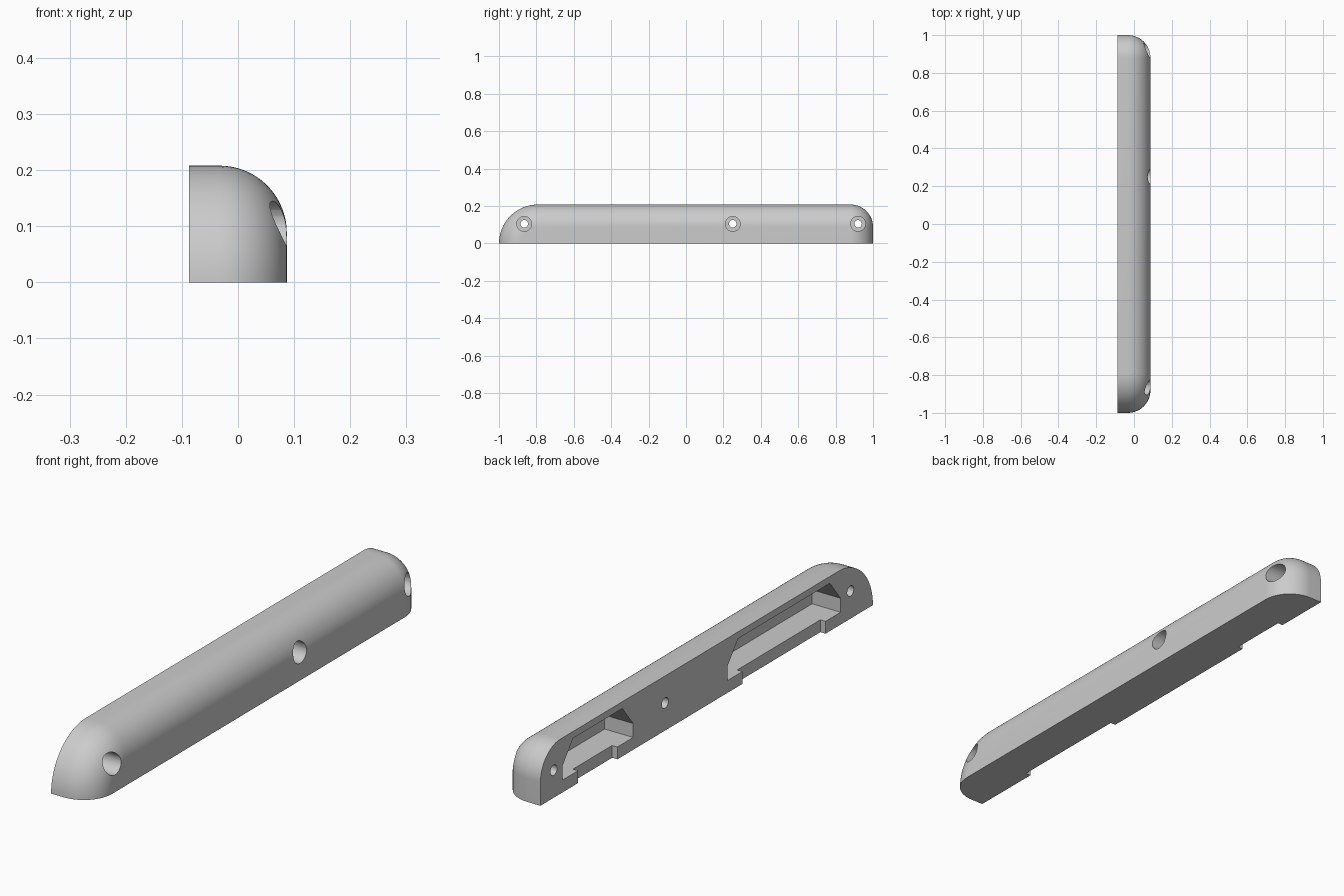
import bpy, bmesh, math

cube = bpy.data.objects.get("Cube")
if cube:
    bpy.data.objects.remove(cube, do_unlink=True)

X, H, R = 0.087, 0.208, 0.12      # half width, height, edge rounding
STEPS = 20

grey = bpy.data.materials.new("plain grey")
grey.use_nodes = True
colour = (0.6, 0.6, 0.6, 1)
grey.diffuse_color = colour
grey.node_tree.nodes["Principled BSDF"].inputs["Base Color"].default_value = colour


def loft(name, rings):
    """Closed solid through a list of equal-length point rings."""
    bm = bmesh.new()
    loops = [[bm.verts.new(p) for p in ring] for ring in rings]
    for a, b in zip(loops, loops[1:]):
        for i in range(len(a)):
            j = (i + 1) % len(a)
            bm.faces.new((a[i], a[j], b[j], b[i]))
    bm.faces.new(loops[0])
    bm.faces.new(loops[-1])
    bmesh.ops.remove_doubles(bm, verts=bm.verts, dist=0.0002)
    bmesh.ops.recalc_face_normals(bm, faces=bm.faces)
    mesh = bpy.data.meshes.new(name)
    bm.to_mesh(mesh)
    bm.free()
    obj = bpy.data.objects.new(name, mesh)
    bpy.context.collection.objects.link(obj)
    mesh.materials.append(grey)
    return obj


def prism(name, outline, x0, x1):
    """Extrude a (y, z) outline along x."""
    return loft(name, [[(x, y, z) for y, z in outline] for x in (x0, x1)])


def arc(cy, cz, r, start, end):
    return [(cy + r * math.cos(t), cz + r * math.sin(t))
            for t in (start + (end - start) * i / STEPS for i in range(STEPS + 1))]


def side_profile(d):
    """Bar outline shrunk by d at both ends and the top."""
    back = arc(1 - R, H - R, R - d, 0, math.pi / 2)
    front = arc(H - 1, 0, H - d, math.pi / 2, math.pi)
    return [(1 - d, 0)] + back + front


# Bar body with one long rounded edge running around both ends
rings = [[(-X, y, z) for y, z in side_profile(0)]]
for i in range(STEPS + 1):
    t = math.pi / 2 * i / STEPS
    x = X - R + R * math.sin(t)
    rings.append([(x, y, z) for y, z in side_profile(R * (1 - math.cos(t)))])
body = loft("rounded_bar", rings)

cutters = []

# Screw holes with counterbores
for y in (-0.865, 0.25, 0.92):
    for name, r, x0 in (("screw_hole", 0.02, -0.2), ("counterbore", 0.04, -0.02)):
        circle = arc(y, 0.105, r, 0, 2 * math.pi)[:-1]
        cutters.append(prism(name, circle, x0, 0.2))

# Pockets with sloped upper corners, and the shallow notch in each lower lip
for y, half, notch in ((0.655, 0.213, 0.118), (-0.465, 0.341, 0.25)):
    top = half - 0.065
    outline = [(y - half, 0.047), (y + half, 0.047), (y + half, 0.1),
               (y + top, 0.182), (y - top, 0.182), (y - half, 0.1)]
    cutters.append(prism("pocket", outline, -0.2, 0.033))
    lip = [(y - notch, -0.05), (y + notch, -0.05),
           (y + notch, 0.06), (y - notch, 0.06)]
    cutters.append(prism("lip_notch", lip, -0.21, -0.065))

# Cut the body, then drop the cutters
bpy.context.view_layer.objects.active = body
for cutter in cutters:
    cutter.hide_render = True
    mod = body.modifiers.new(cutter.name, "BOOLEAN")
    mod.operation = "DIFFERENCE"
    mod.solver = "EXACT"
    mod.object = cutter
    bpy.ops.object.modifier_apply(modifier=mod.name)
    bpy.data.objects.remove(cutter, do_unlink=True)

bpy.ops.object.select_all(action="DESELECT")
body.select_set(True)
bpy.ops.object.shade_smooth_by_angle(angle=math.radians(30))
